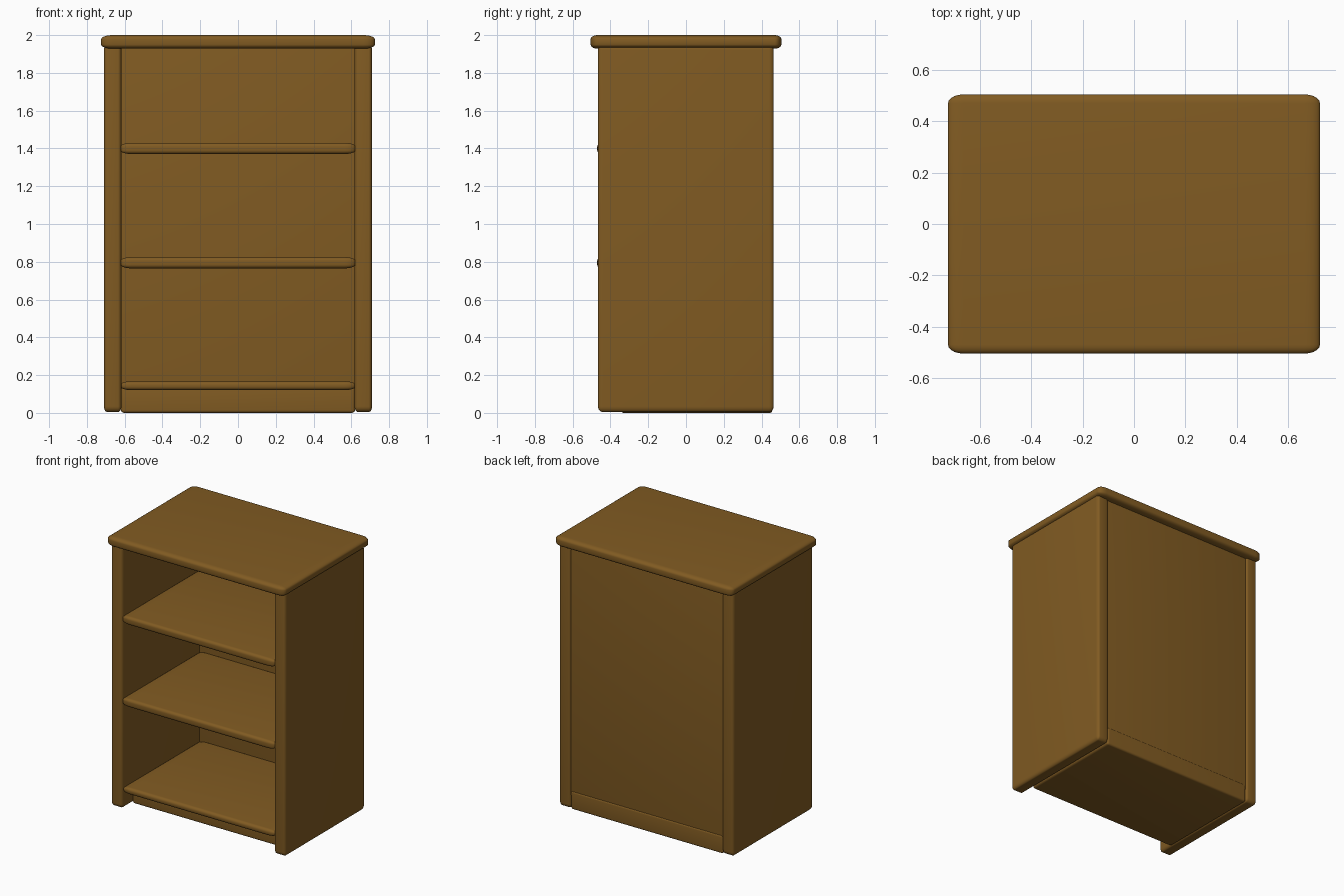
import bpy
import bmesh
from mathutils import Vector

if "Cube" in bpy.data.objects:
    bpy.data.objects.remove(bpy.data.objects["Cube"])

wood = bpy.data.materials.new("wood")
wood.diffuse_color = (0.22, 0.105, 0.016, 1)
wood.use_nodes = True
wood.node_tree.nodes["Principled BSDF"].inputs["Base Color"].default_value = wood.diffuse_color


def rounded_board(name, lo, hi, radius):
    """Board between two corners, with a separate edge rounding per axis."""
    lo, hi, r = Vector(lo), Vector(hi), Vector(radius)
    size, centre = hi - lo, (lo + hi) / 2
    bm = bmesh.new()
    bmesh.ops.create_cube(bm, size=1)
    # bevel in stretched space so the rounding becomes elliptical
    bmesh.ops.scale(bm, vec=[size[i] / r[i] for i in range(3)], verts=bm.verts)
    bmesh.ops.bevel(bm, geom=bm.edges[:], offset=1, segments=5, profile=0.5,
                    affect='EDGES')
    bmesh.ops.scale(bm, vec=r, verts=bm.verts)
    bmesh.ops.translate(bm, vec=centre, verts=bm.verts)
    bmesh.ops.recalc_face_normals(bm, faces=bm.faces)
    mesh = bpy.data.meshes.new(name)
    bm.to_mesh(mesh)
    bm.free()
    mesh.materials.append(wood)
    obj = bpy.data.objects.new(name, mesh)
    bpy.context.collection.objects.link(obj)
    bpy.ops.object.select_all(action='DESELECT')
    obj.select_set(True)
    bpy.context.view_layer.objects.active = obj
    bpy.ops.object.shade_smooth_by_angle()
    return obj


# overhanging top
rounded_board("top_board", (-0.725, -0.505, 1.928), (0.725, 0.505, 2.0),
              (0.06, 0.035, 0.022))

# side panels
for name, x0, x1 in (("left_side", -0.71, -0.617), ("right_side", 0.617, 0.71)):
    rounded_board(name, (x0, -0.466, 0.005), (x1, 0.464, 1.95),
                  (0.018, 0.025, 0.03))

# recessed plinth
rounded_board("plinth", (-0.62, -0.345, 0.0), (0.62, 0.457, 0.135),
              (0.02, 0.015, 0.015))

# thin back panel
rounded_board("back_panel", (-0.62, 0.435, 0.1), (0.62, 0.452, 1.94),
              (0.004, 0.004, 0.004))

# shelves
for name, z0, z1, front in (("bottom_shelf", 0.12, 0.168, -0.462),
                            ("middle_shelf", 0.765, 0.825, -0.47),
                            ("upper_shelf", 1.37, 1.43, -0.47)):
    rounded_board(name, (-0.622, front, z0), (0.622, 0.445, z1),
                  (0.06, 0.022, 0.02))
